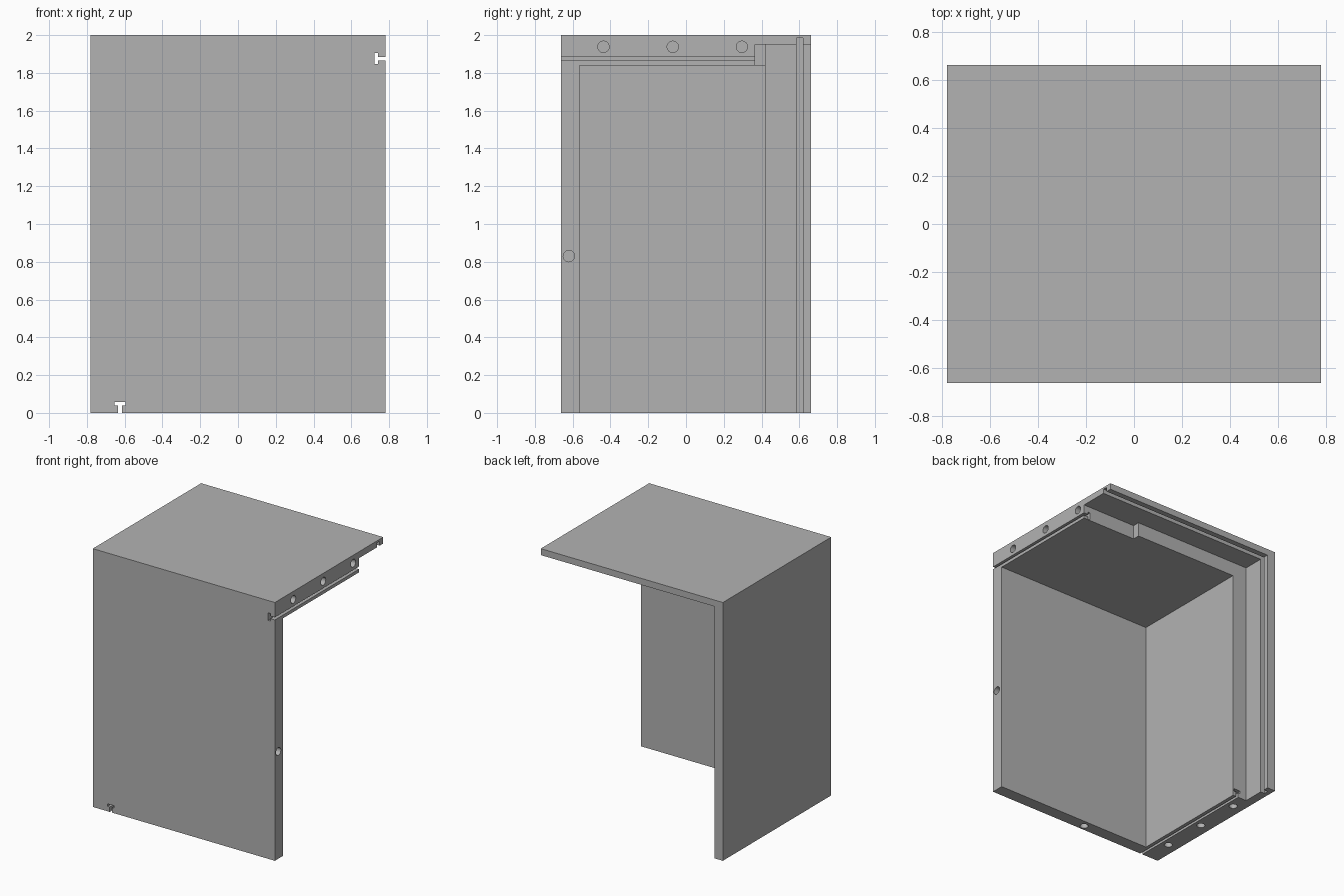
import bpy
import math

cube = bpy.data.objects.get("Cube")
if cube:
    bpy.data.objects.remove(cube, do_unlink=True)

# Outer limits of the three-walled corner, and an overshoot for open cuts
X, Y, Z = 0.78, 0.663, 2.0
FAR = 1.2

grey = bpy.data.materials.new("plain grey")
grey.use_nodes = True
grey.diffuse_color = (0.448, 0.448, 0.448, 1)
grey.node_tree.nodes["Principled BSDF"].inputs["Base Color"].default_value = grey.diffuse_color


def box(name, xs, ys, zs):
    """Axis-aligned box between paired limits."""
    spans = (xs, ys, zs)
    bpy.ops.mesh.primitive_cube_add(size=1, location=[(a + b) / 2 for a, b in spans])
    ob = bpy.context.object
    ob.name = name
    ob.scale = [b - a for a, b in spans]
    bpy.ops.object.transform_apply(location=True, rotation=False, scale=True)
    ob.data.materials.append(grey)
    return ob


def drill(name, centre, along_x):
    """Round cutter centred on the face it enters."""
    turn = (0, math.pi / 2, 0) if along_x else (0, 0, 0)
    bpy.ops.mesh.primitive_cylinder_add(vertices=32, radius=0.03, depth=0.3,
                                        location=centre, rotation=turn)
    ob = bpy.context.object
    ob.name = name
    ob.data.materials.append(grey)
    return ob


def cut(body, cutter):
    """Subtract the cutter and discard it."""
    cutter.hide_render = True
    bpy.context.view_layer.objects.active = body
    mod = body.modifiers.new("cut", 'BOOLEAN')
    mod.operation = 'DIFFERENCE'
    mod.solver = 'EXACT'
    mod.object = cutter
    bpy.ops.object.modifier_apply(modifier=mod.name)
    bpy.data.objects.remove(cutter, do_unlink=True)


body = box("corner_housing", (-X, X), (-Y, Y), (0, Z))

# Main cavity, thinner rear rim, rebate in the top wall, back panel groove
cut(body, box("cavity", (-0.587, FAR), (-0.565, FAR), (-FAR, 1.84)))
cut(body, box("rear_rim", (-0.71, FAR), (0.42, FAR), (-FAR, 1.95)))
cut(body, box("rebate", (0.31, FAR), (0.365, 0.5), (1.7, 1.95)))
cut(body, box("panel_groove", (-0.745, FAR), (0.585, 0.62), (-FAR, 1.985)))

# T-slots along the open edges of the top wall and side wall
run = (-FAR, 0.45)
cut(body, box("top_slot_stem", (0.735, FAR), run, (1.865, 1.885)))
cut(body, box("top_slot_head", (0.722, 0.742), run, (1.846, 1.904)))
cut(body, box("side_slot_stem", (-0.635, -0.615), run, (-FAR, 0.045)))
cut(body, box("side_slot_head", (-0.654, -0.596), run, (0.038, 0.058)))

# Dowel holes in the joining faces
for y in (-0.437, -0.07, 0.296):
    cut(body, drill("top_dowel", (X, y, 1.938), True))
    cut(body, drill("side_dowel", (-0.692, y, 0), False))
cut(body, drill("front_side_dowel", (X, -0.62, 0.83), True))
cut(body, drill("front_base_dowel", (-0.047, -0.62, 0), False))

# Crisp panel edges with smooth hole walls
bpy.ops.object.select_all(action='DESELECT')
body.select_set(True)
bpy.context.view_layer.objects.active = body
bpy.ops.object.shade_smooth_by_angle(angle=math.radians(30))
